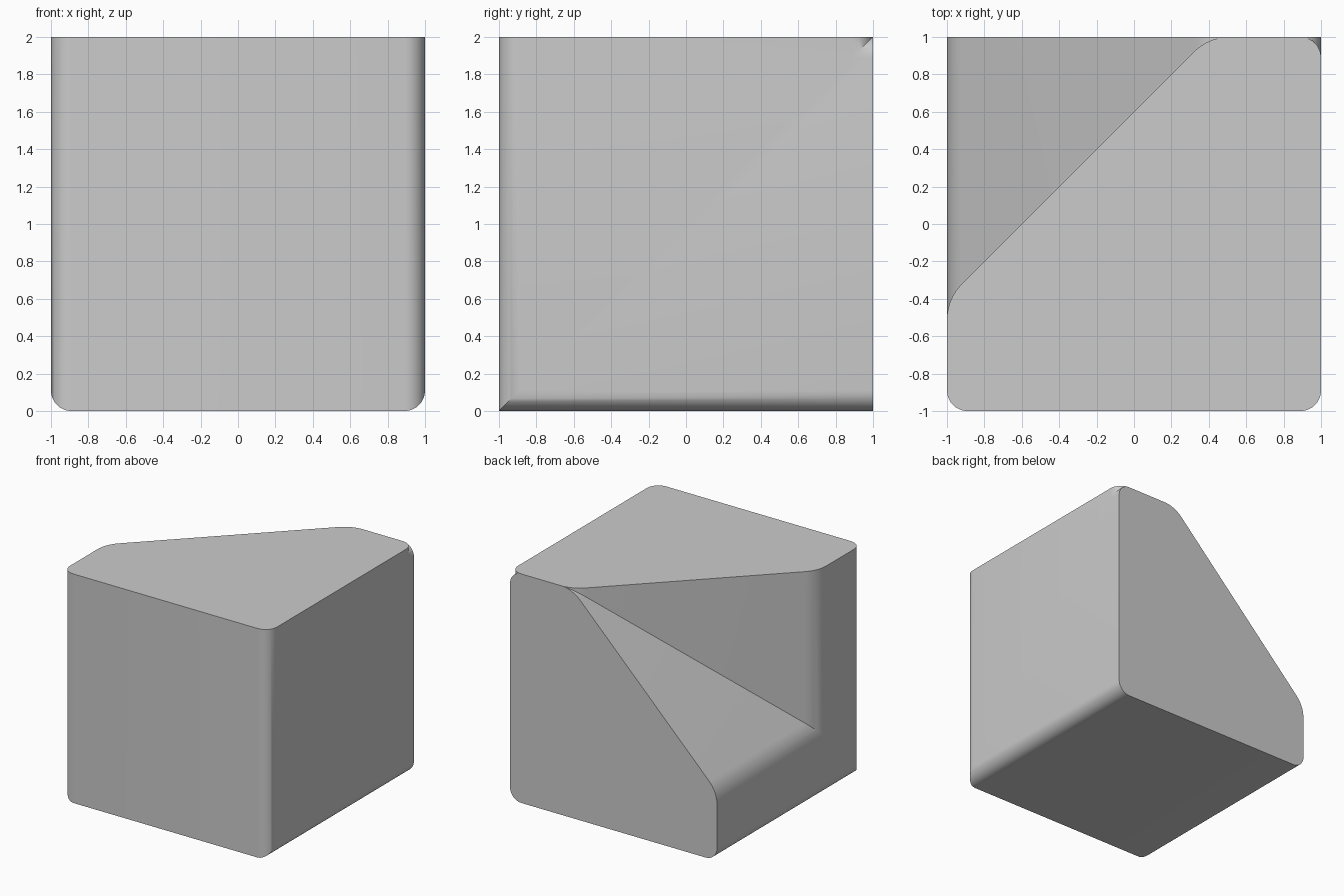
import bpy, bmesh, math
from mathutils import Vector

if "Cube" in bpy.data.objects:
    bpy.data.objects.remove(bpy.data.objects["Cube"])

SETBACK, STEPS = 0.11, 8

# Chamfered square cross-section (counter-clockwise)
corners = [Vector(c) for c in
           ((-1, -1), (1, -1), (1, 1), (0.4, 1), (-1, -0.4))]


def rounded(points):
    """Replace each corner by a tangent circular arc."""
    out = []
    for i, c in enumerate(points):
        u = (points[i - 1] - c).normalized()
        v = (points[(i + 1) % len(points)] - c).normalized()
        half = u.angle(v) / 2
        centre = c + (u + v).normalized() * SETBACK / math.cos(half)
        a, b = c + u * SETBACK - centre, c + v * SETBACK - centre
        for k in range(STEPS + 1):
            d = a.normalized().slerp(b.normalized(), k / STEPS) * a.length
            out.append((centre.x + d.x, centre.y + d.y))
    return out


profile = rounded(corners)

# Sweep: top end, diagonal mitre, back end
bm = bmesh.new()
rings = [[bm.verts.new(f(x, y)) for x, y in profile] for f in (
    lambda x, y: (x, y, 2),
    lambda x, y: (x, y, y + 1),
    lambda x, y: (x, 1, y + 1))]
n = len(profile)
for r, s in zip(rings, rings[1:]):
    for i in range(n):
        j = (i + 1) % n
        bm.faces.new((r[i], s[i], s[j], r[j]))
bm.faces.new(rings[0])
bm.faces.new(rings[2][::-1])

# Weld where the three rings meet along the top back edge
bmesh.ops.remove_doubles(bm, verts=bm.verts, dist=1e-5)
bmesh.ops.recalc_face_normals(bm, faces=bm.faces)

mesh = bpy.data.meshes.new("mitred_corner_block")
bm.to_mesh(mesh)
bm.free()
block = bpy.data.objects.new("mitred_corner_block", mesh)
bpy.context.collection.objects.link(block)

# Smooth rounded corners, sharp ends and mitre
bpy.context.view_layer.objects.active = block
block.select_set(True)
bpy.ops.object.shade_smooth_by_angle(angle=math.radians(30))
